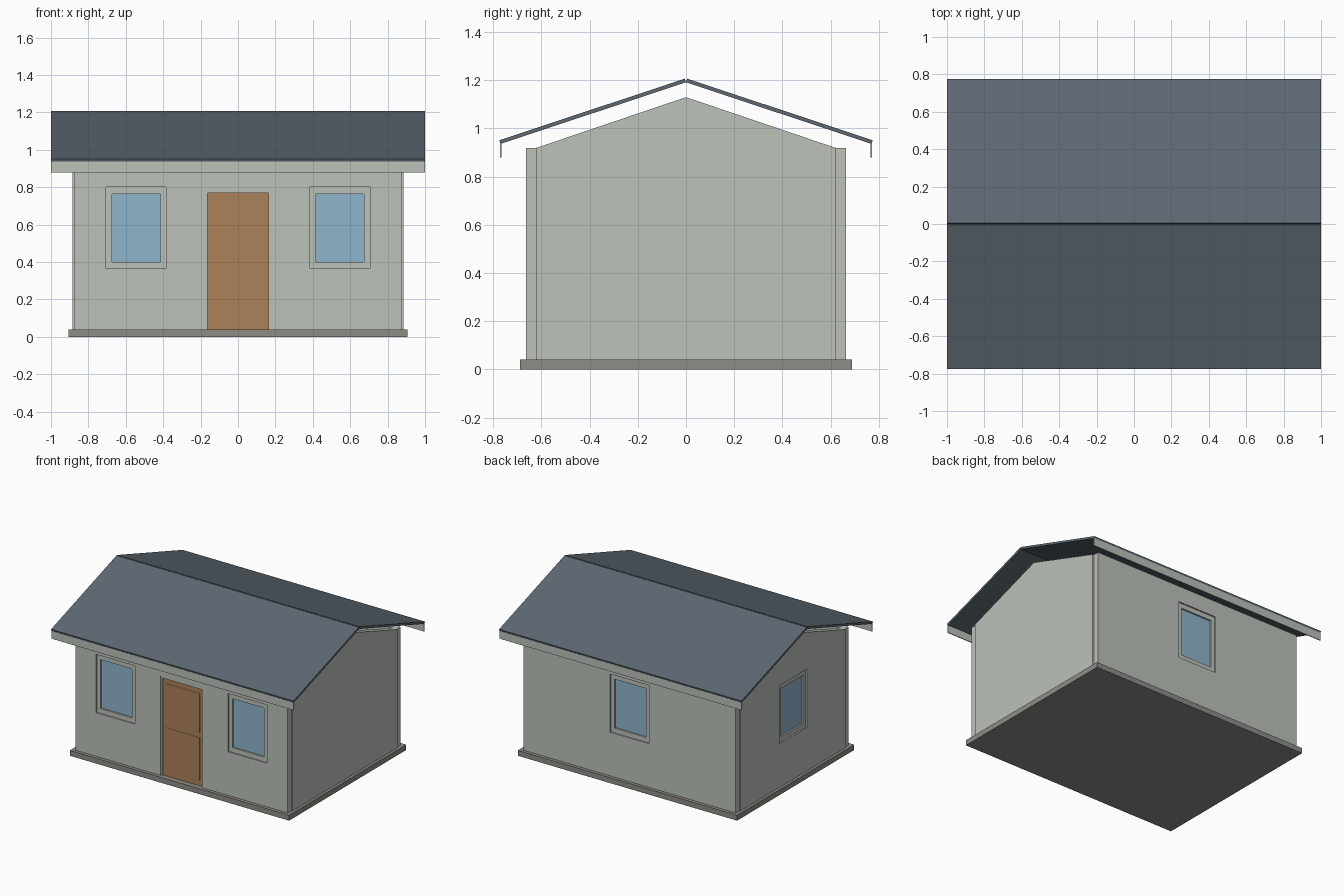
import bpy
import bmesh
from math import pi
from mathutils import Matrix

cube = bpy.data.objects.get("Cube")
if cube:
    bpy.data.objects.remove(cube, do_unlink=True)


def material(name, *srgb):
    lin = [((c / 255 + 0.055) / 1.055) ** 2.4 for c in srgb] + [1]
    mat = bpy.data.materials.new(name)
    mat.use_nodes = True
    mat.diffuse_color = lin
    for node in mat.node_tree.nodes:
        if node.type == 'BSDF_PRINCIPLED':
            node.inputs["Base Color"].default_value = lin
    return mat


WALL = material("pale_grey_green", 188, 194, 186)
ROOF = material("slate_blue_grey", 94, 105, 114)
BASE = material("warm_grey_concrete", 143, 140, 134)
DOOR = material("brown_wood", 172, 129, 89)
GLASS = material("light_blue_glass", 143, 181, 205)


def finish(name, bm, mat, matrix=None):
    bmesh.ops.recalc_face_normals(bm, faces=bm.faces)
    mesh = bpy.data.meshes.new(name)
    bm.to_mesh(mesh)
    bm.free()
    if matrix:
        mesh.transform(matrix)
    mesh.materials.append(mat)
    obj = bpy.data.objects.new(name, mesh)
    bpy.context.collection.objects.link(obj)
    return obj


def add_box(bm, x0, x1, y0, y1, z0, z1):
    size = Matrix.Diagonal((x1 - x0, y1 - y0, z1 - z0, 1))
    centre = Matrix.Translation(((x0 + x1) / 2, (y0 + y1) / 2, (z0 + z1) / 2))
    bmesh.ops.create_cube(bm, size=1, matrix=centre @ size)


def boxes(name, mat, *bounds, matrix=None):
    bm = bmesh.new()
    for b in bounds:
        add_box(bm, *b)
    return finish(name, bm, mat, matrix)


def extrude_x(name, mat, profile, x0, x1):
    """Extrude a (y, z) outline along x."""
    bm = bmesh.new()
    face = bm.faces.new([bm.verts.new((x0, y, z)) for y, z in profile])
    out = bmesh.ops.extrude_face_region(bm, geom=[face])
    verts = [v for v in out["geom"] if isinstance(v, bmesh.types.BMVert)]
    bmesh.ops.translate(bm, verts=verts, vec=(x1 - x0, 0, 0))
    return finish(name, bm, mat)


def cut(wall, x0, x1, z0, z1, matrix, face):
    """Cut an opening through a wall, then discard the cutter."""
    cutter = boxes("opening_cutter", WALL, (x0, x1, face - 0.1, face + 0.1, z0, z1), matrix=matrix)
    cutter.hide_render = True
    mod = wall.modifiers.new("opening", 'BOOLEAN')
    mod.operation = 'DIFFERENCE'
    mod.solver = 'EXACT'
    mod.object = cutter
    graph = bpy.context.evaluated_depsgraph_get()
    mesh = bpy.data.meshes.new_from_object(wall.evaluated_get(graph))
    wall.modifiers.clear()
    wall.data = mesh
    bpy.data.objects.remove(cutter, do_unlink=True)


def window(name, wall, x, angle, face):
    """Recessed frame and pane, laid out on the front and turned about z."""
    turn = Matrix.Rotation(angle, 4, 'Z')
    x0, x1, z0, z1 = x - 0.16, x + 0.16, 0.365, 0.80
    w, h = 0.03, 0.035
    y0, y1 = face + 0.01, face + 0.04
    cut(wall, x0, x1, z0, z1, turn, face)
    boxes(name + "_frame", WALL,
          (x0, x0 + w, y0, y1, z0, z1), (x1 - w, x1, y0, y1, z0, z1),
          (x0 + w, x1 - w, y0, y1, z0, z0 + h),
          (x0 + w, x1 - w, y0, y1, z1 - h, z1), matrix=turn)
    boxes(name + "_pane", GLASS,
          (x0 + w, x1 - w, y0 + 0.012, y1 - 0.008, z0 + h, z1 - h), matrix=turn)


# Foundation slab
boxes("foundation", BASE, (-0.905, 0.905, -0.69, 0.69, 0, 0.04))

# Long walls
front_wall = boxes("front_wall", WALL, (-0.875, 0.875, -0.665, -0.62, 0.04, 0.92))
back_wall = boxes("back_wall", WALL, (-0.875, 0.875, 0.62, 0.665, 0.04, 0.92))

# Gable walls
gable = [(-0.62, 0.04), (0.62, 0.04), (0.62, 0.92), (0, 1.13), (-0.62, 0.92)]
left_gable = extrude_x("left_gable_wall", WALL, gable, 0.84, 0.885)
right_gable = extrude_x("right_gable_wall", WALL, gable, -0.885, -0.84)

# Windows
window("front_left_window", front_wall, 0.545, 0, -0.665)
window("front_right_window", front_wall, -0.545, 0, -0.665)
window("back_window", back_wall, 0, pi, -0.665)
window("right_window", right_gable, 0, -pi / 2, -0.885)

# Door, its frame and two shallow panels
cut(front_wall, -0.175, 0.175, 0.03, 0.78, Matrix(), -0.665)
boxes("door_frame", WALL,
      (-0.175, -0.163, -0.66, -0.62, 0.04, 0.78),
      (0.163, 0.175, -0.66, -0.62, 0.04, 0.78),
      (-0.163, 0.163, -0.66, -0.62, 0.768, 0.78))
boxes("door", DOOR, (-0.163, 0.163, -0.65, -0.625, 0.04, 0.768))
boxes("door_panels", DOOR,
      (-0.14, 0.14, -0.652, -0.65, 0.08, 0.40),
      (-0.14, 0.14, -0.652, -0.65, 0.44, 0.73))

# Roof slopes and eave boards
for side, s in (("front", -1), ("back", 1)):
    slope = [(0, 1.192), (s * 0.005, 1.207), (s * 0.775, 0.951), (s * 0.77, 0.936)]
    extrude_x(side + "_roof_slope", ROOF, slope, -1, 1)
    ya, yb = sorted((s * 0.766, s * 0.772))
    boxes(side + "_eave_board", WALL, (-1, 1, ya, yb, 0.88, 0.938))
